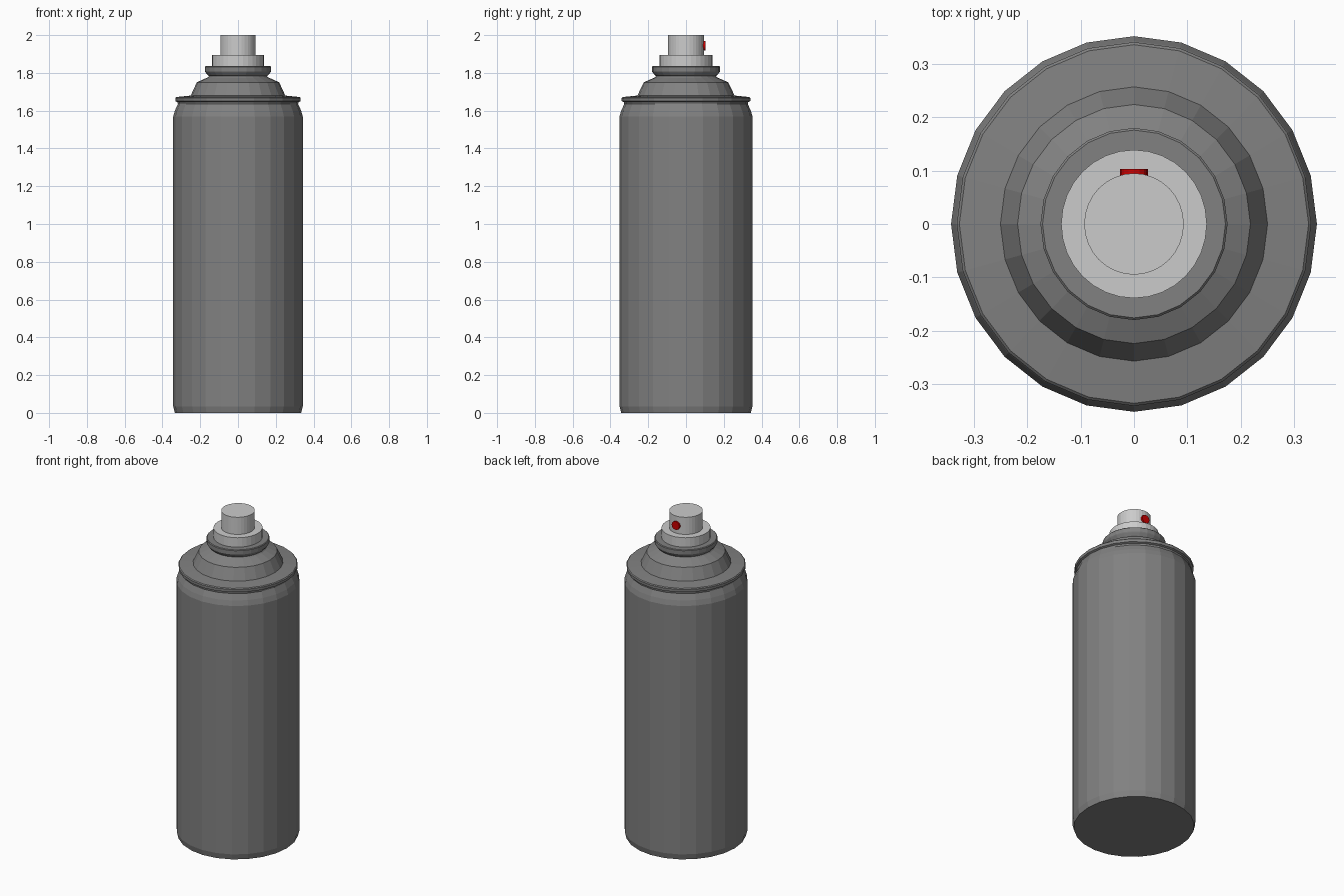
import bpy, bmesh, math

if "Cube" in bpy.data.objects:
    bpy.data.objects.remove(bpy.data.objects["Cube"])

def material(name, rgb):
    m = bpy.data.materials.new(name)
    m.diffuse_color = (*rgb, 1)
    m.use_nodes = True
    m.node_tree.nodes["Principled BSDF"].inputs["Base Color"].default_value = m.diffuse_color
    return m

def lathe(name, profile, sides, x_scale, mat):
    """Closed flat-faced solid of revolution; profile is (radius, z) from bottom to top."""
    bm = bmesh.new()
    rings = []
    for r, z in profile:
        ring = []
        for i in range(sides):
            a = 2 * math.pi * i / sides
            ring.append(bm.verts.new((r * x_scale * math.cos(a), r * math.sin(a), z)))
        rings.append(ring)
    for lo, hi in zip(rings, rings[1:]):
        for i in range(sides):
            j = (i + 1) % sides
            bm.faces.new((lo[i], lo[j], hi[j], hi[i]))
    bm.faces.new(rings[0][::-1])
    bm.faces.new(rings[-1])
    me = bpy.data.meshes.new(name)
    bm.to_mesh(me)
    bm.free()
    me.materials.append(mat)
    ob = bpy.data.objects.new(name, me)
    bpy.context.collection.objects.link(ob)
    return ob

metal = material("metal", (0.22, 0.22, 0.22))
plastic = material("plastic", (0.6, 0.6, 0.6))
red = material("red", (0.6, 0.0, 0.0))

# Can: wall, tapered neck, crimped rim, domed shoulder and valve cup
lathe("can", [
    (0.343, 0.0), (0.352, 0.035), (0.352, 1.57), (0.343, 1.60), (0.327, 1.635),
    (0.329, 1.645), (0.340, 1.65), (0.341, 1.667), (0.336, 1.672),
    (0.257, 1.68), (0.224, 1.75), (0.165, 1.776), (0.158, 1.783),
    (0.165, 1.788), (0.177, 1.803), (0.180, 1.808), (0.180, 1.832), (0.176, 1.836),
], 24, 0.974, metal)

# Spray button: wide base and narrow top
lathe("button", [
    (0.139, 1.834), (0.139, 1.894), (0.095, 1.894), (0.095, 2.0),
], 32, 0.982, plastic)

# Nozzle disc on the back of the button
nozzle = lathe("nozzle", [(0.026, -0.012), (0.026, 0.010)], 16, 1.0, red)
nozzle.rotation_euler = (-math.pi / 2, 0, 0)
nozzle.location = (0, 0.093, 1.944)
